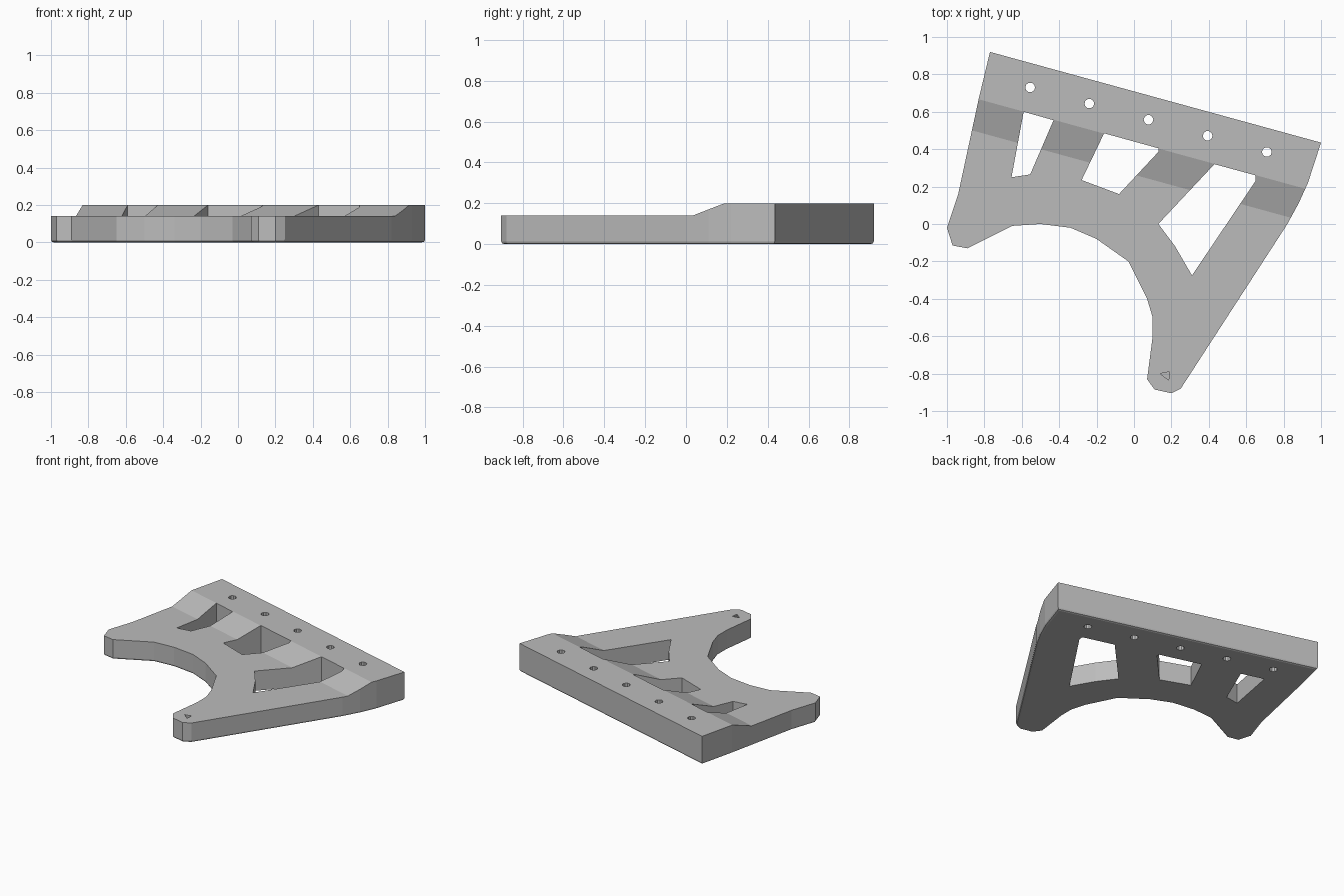
import bpy
import bmesh
import math
from mathutils import Vector

cube = bpy.data.objects.get("Cube")
if cube:
    bpy.data.objects.remove(cube, do_unlink=True)

grey = bpy.data.materials.new("matte grey")
grey.use_nodes = True
colour = (0.5, 0.5, 0.5, 1)
grey.diffuse_color = colour
grey.node_tree.nodes["Principled BSDF"].inputs["Base Color"].default_value = colour

# Rim frame: along the straight back edge, and inward toward the front
RIM_START = Vector((-0.77, 0.92, 0))
RIM_END = Vector((1.0, 0.435, 0))
ALONG = (RIM_END - RIM_START).normalized()
INWARD = Vector((ALONG.y, -ALONG.x, 0))


def prism(name, points, offset, chamfer=0):
    """Extrude a planar polygon by an offset, optionally easing its first face."""
    bm = bmesh.new()
    base = bm.faces.new([bm.verts.new(p) for p in points])
    bmesh.ops.extrude_face_region(bm, geom=[base], use_keep_orig=True)
    bm.verts.ensure_lookup_table()
    bmesh.ops.translate(bm, verts=bm.verts[len(points):], vec=offset)
    bmesh.ops.recalc_face_normals(bm, faces=bm.faces)
    if chamfer:
        low = [e for e in bm.edges if all(v.co.z < 0.001 for v in e.verts)]
        bmesh.ops.bevel(bm, geom=low, offset=chamfer, segments=2,
                        profile=0.5, affect='EDGES')
    mesh = bpy.data.meshes.new(name)
    bm.to_mesh(mesh)
    bm.free()
    mesh.materials.append(grey)
    obj = bpy.data.objects.new(name, mesh)
    bpy.context.collection.objects.link(obj)
    return obj


def combine(target, cutter, operation):
    """Apply a boolean and discard the cutter."""
    cutter.hide_render = True
    mod = target.modifiers.new(cutter.name, 'BOOLEAN')
    mod.object, mod.operation, mod.solver = cutter, operation, 'EXACT'
    bpy.context.view_layer.objects.active = target
    bpy.ops.object.modifier_apply(modifier=mod.name)
    bpy.data.objects.remove(cutter, do_unlink=True)


def flat(points, z):
    return [Vector((x, y, z)) for x, y in points]


# Plan outline, clockwise from the back left corner
outline = [(-0.77, 0.92), (1.0, 0.435), (0.93, 0.22), (0.88, 0.11), (0.82, 0),
           (0.25, -0.88), (0.2, -0.905), (0.11, -0.885), (0.07, -0.83),
           (0.1, -0.6), (0.1, -0.5), (0.07, -0.4), (-0.03, -0.2),
           (-0.2, -0.08), (-0.34, -0.02), (-0.5, 0), (-0.65, -0.01),
           (-0.89, -0.13), (-0.97, -0.115), (-1.0, -0.02), (-0.94, 0.16),
           (-0.83, 0.67)]
bracket = prism("bracket_plate", flat(outline, 0), Vector((0, 0, 0.3)), 0.014)

# Side profile: thick back rim, ramp, thinner front
profile = [(-0.2, -0.1), (-0.2, 0.2), (0.26, 0.2), (0.43, 0.14), (3, 0.14), (3, -0.1)]
section = [RIM_START - ALONG * 2 + INWARD * d + Vector((0, 0, z)) for d, z in profile]
combine(bracket, prism("profile_cutter", section, ALONG * 6), 'INTERSECT')

# Three window openings
windows = [
    [(-0.59, 0.6), (-0.43, 0.555), (-0.555, 0.265), (-0.655, 0.25)],
    [(-0.16, 0.485), (0.13, 0.405), (0.13, 0.385), (-0.08, 0.16), (-0.28, 0.235)],
    [(0.43, 0.32), (0.65, 0.26), (0.65, 0.23), (0.31, -0.275), (0.22, -0.12), (0.13, 0)],
]
for points in windows:
    combine(bracket, prism("window_cutter", flat(points, -0.1), Vector((0, 0, 0.5))),
            'DIFFERENCE')

# Row of five screw holes along the rim
first, last = Vector((-0.555, 0.73, 0)), Vector((0.71, 0.385, 0))
for i in range(5):
    c = first.lerp(last, i / 4)
    ring = [(c.x + 0.026 * math.cos(a * math.tau / 10),
             c.y + 0.026 * math.sin(a * math.tau / 10)) for a in range(10)]
    combine(bracket, prism("hole_cutter", flat(ring, -0.1), Vector((0, 0, 0.5))),
            'DIFFERENCE')

# Small three-sided dimple on the front foot
dimple = [(0.14, -0.8), (0.19, -0.79), (0.185, -0.835)]
combine(bracket, prism("dimple_cutter", flat(dimple, 0.125), Vector((0, 0, 0.1))),
        'DIFFERENCE')
